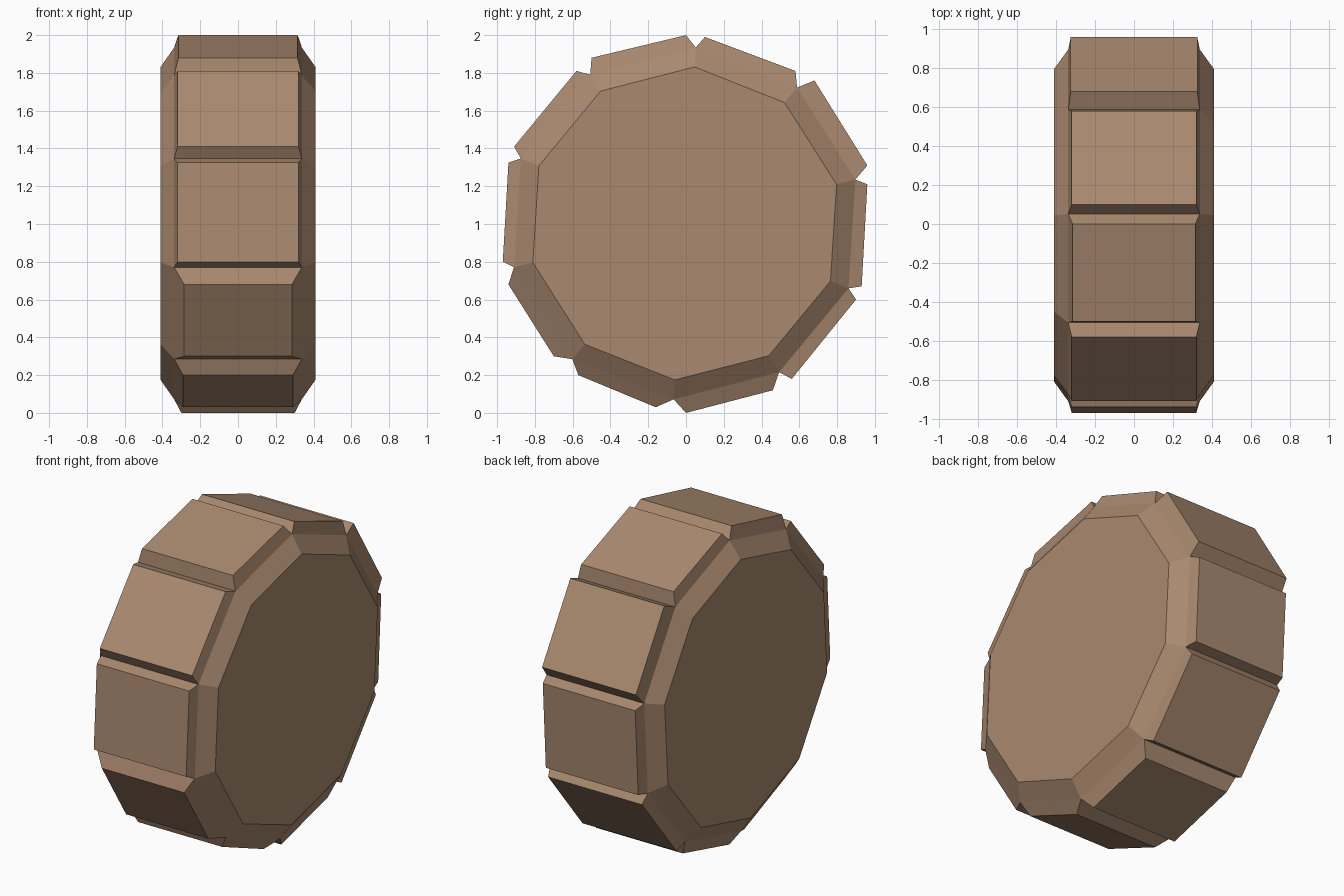
import bpy, bmesh, math

if "Cube" in bpy.data.objects:
    bpy.data.objects.remove(bpy.data.objects["Cube"])

SIDES = 10
CY, CZ = -0.007, 1.003          # wheel axis position
START = math.radians(14.4)      # angle of the first corner

# Raised panels: start (y, z), end (y, z), half width
PANELS = [
    (0.96, 1.31, 0.68, 1.76, 0.325),
    (0.58, 1.81, 0.10, 1.99, 0.32),
    (0.00, 2.00, -0.50, 1.88, 0.315),
    (-0.58, 1.81, -0.91, 1.41, 0.32),
    (-0.94, 1.325, -0.97, 0.80, 0.32),
    (-0.94, 0.68, -0.70, 0.30, 0.285),
    (-0.57, 0.20, -0.16, 0.03, 0.29),
    (0.00, 0.00, 0.46, 0.12, 0.30),
    (0.56, 0.18, 0.90, 0.60, 0.325),
    (0.93, 0.67, 0.96, 1.21, 0.32),
]


def ring(bm, x, radius):
    """Ten-sided ring of vertices around the x axis."""
    return [bm.verts.new((x,
                          CY + radius * math.cos(START + math.tau * k / SIDES),
                          CZ + radius * math.sin(START + math.tau * k / SIDES)))
            for k in range(SIDES)]


def bridge(bm, a, b):
    """Quads between two closed loops of equal length."""
    n = len(a)
    for k in range(n):
        bm.faces.new((a[k], a[(k + 1) % n], b[(k + 1) % n], b[k]))


bm = bmesh.new()

# Flat caps and sloped shoulders
cap_l, rim_l = ring(bm, -0.41, 0.83), ring(bm, -0.338, 0.933)
rim_r, cap_r = ring(bm, 0.338, 0.933), ring(bm, 0.41, 0.83)
bm.faces.new(cap_l)
bm.faces.new(cap_r)
bridge(bm, cap_l, rim_l)
bridge(bm, rim_r, cap_r)

# Raised panels around the rim, leaving V grooves between them
for k, (y0, z0, y1, z1, w) in enumerate(PANELS):
    j = (k + 1) % SIDES
    base = [rim_l[k], rim_l[j], rim_r[j], rim_r[k]]
    top = [bm.verts.new(p) for p in
           ((-w, y0, z0), (-w, y1, z1), (w, y1, z1), (w, y0, z0))]
    bridge(bm, base, top)
    bm.faces.new(top)

bmesh.ops.recalc_face_normals(bm, faces=bm.faces)
mesh = bpy.data.meshes.new("paneled_wheel")
bm.to_mesh(mesh)
bm.free()

# Tan colour
tan = bpy.data.materials.new("tan")
tan.diffuse_color = (0.40, 0.25, 0.16, 1.0)
tan.use_nodes = True
tan.node_tree.nodes["Principled BSDF"].inputs["Base Color"].default_value = tan.diffuse_color
mesh.materials.append(tan)
wheel = bpy.data.objects.new("paneled_wheel", mesh)
bpy.context.collection.objects.link(wheel)
